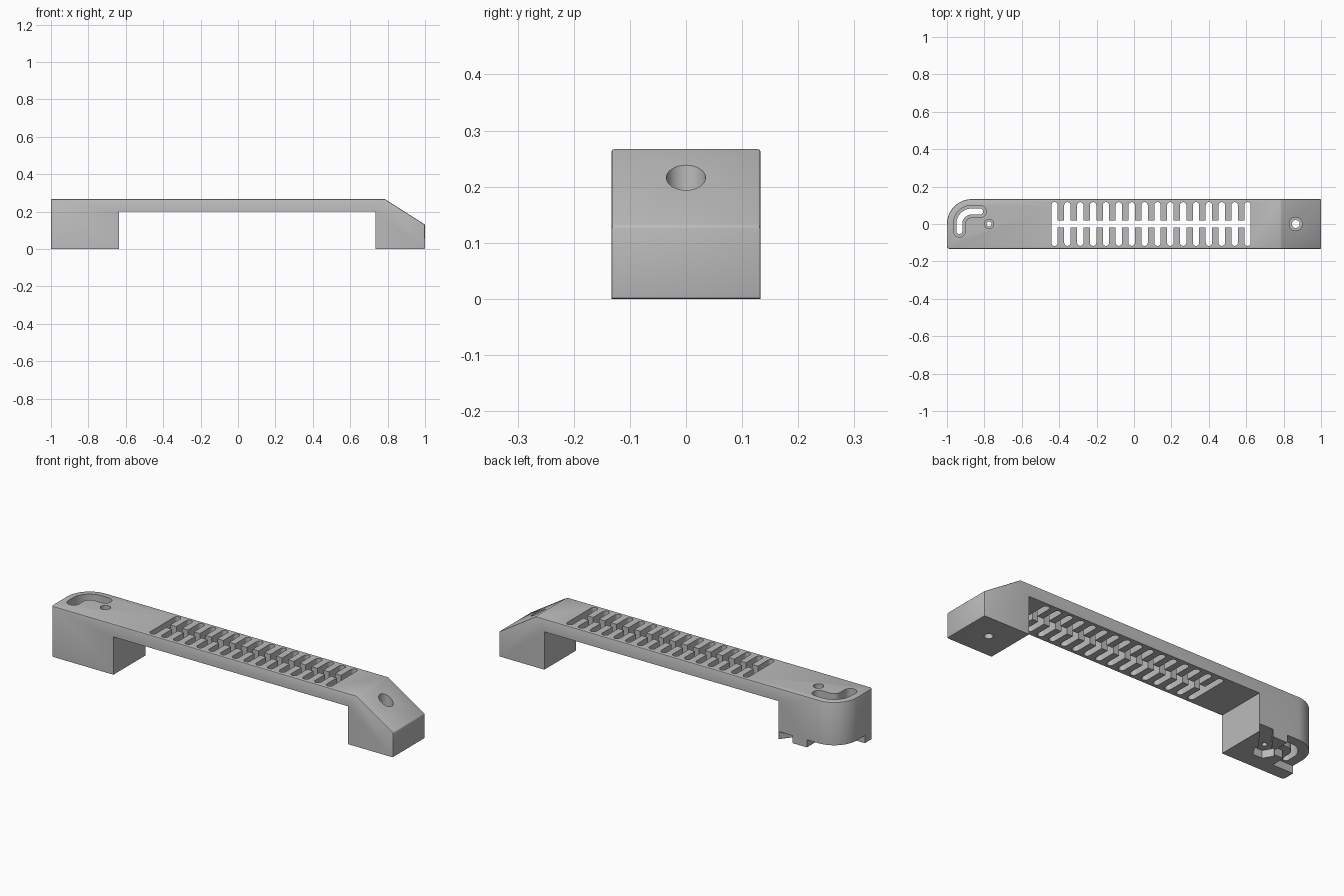
import bpy, bmesh, math
from mathutils import Vector

if "Cube" in bpy.data.objects:
    bpy.data.objects.remove(bpy.data.objects["Cube"])

HALF = 0.133   # half the depth of the bar
TOP = 0.267

grey = bpy.data.materials.new("plain grey")
grey.use_nodes = True
grey.diffuse_color = (0.5, 0.5, 0.5, 1)
grey.node_tree.nodes["Principled BSDF"].inputs["Base Color"].default_value = grey.diffuse_color


def prism(name, outline, direction):
    """Extrude a closed planar outline along a direction."""
    bm = bmesh.new()
    face = bm.faces.new([bm.verts.new(p) for p in outline])
    ext = bmesh.ops.extrude_face_region(bm, geom=[face])
    moved = [v for v in ext["geom"] if isinstance(v, bmesh.types.BMVert)]
    bmesh.ops.translate(bm, verts=moved, vec=direction)
    bmesh.ops.recalc_face_normals(bm, faces=bm.faces)
    mesh = bpy.data.meshes.new(name)
    bm.to_mesh(mesh)
    bm.free()
    mesh.materials.append(grey)
    obj = bpy.data.objects.new(name, mesh)
    bpy.context.collection.objects.link(obj)
    return obj


def bevel(bm, test, offset, segments):
    bmesh.ops.bevel(bm, geom=[e for e in bm.edges if test(e)], offset=offset,
                    offset_type='OFFSET', segments=segments, profile=0.5, affect='EDGES')


def circle(x, y, r, n=32):
    return [(x + r * math.cos(2 * math.pi * i / n), y + r * math.sin(2 * math.pi * i / n))
            for i in range(n)]


def ribbon(path, left, right, rounded=True):
    """Outline of a band along a path, with half-round or flat ends."""
    pts = [Vector(p) for p in path]
    last = len(pts) - 1
    dirs = [(pts[min(i + 1, last)] - pts[max(i - 1, 0)]).normalized() for i in range(last + 1)]
    normals = [Vector((-d.y, d.x)) for d in dirs]
    side_a = [p + n * left for p, n in zip(pts, normals)]
    side_b = [p - n * right for p, n in zip(pts, normals)][::-1]

    def cap(p, n, d, sign):
        if not rounded:
            return []
        return [p + (n * math.cos(a) + d * math.sin(a)) * left * sign
                for a in (math.pi * k / 10 for k in range(1, 10))]
    return side_a + cap(pts[-1], normals[-1], dirs[-1], 1) + side_b + cap(pts[0], normals[0], dirs[0], -1)


def cut(body, outline, z0, z1):
    """Remove a vertical prism from the body."""
    cutter = prism("cutter", [(p[0], p[1], z0) for p in outline], (0, 0, z1 - z0))
    cutter.hide_render = True
    mod = body.modifiers.new("cut", 'BOOLEAN')
    mod.operation = 'DIFFERENCE'
    mod.solver = 'EXACT'
    mod.object = cutter
    bpy.context.view_layer.objects.active = body
    bpy.ops.object.modifier_apply(modifier=mod.name)
    bpy.data.objects.remove(cutter)


# Bridge-shaped body with a foot at each end
profile = [(-1, 0), (-0.635, 0), (-0.635, 0.2), (0.735, 0.2), (0.735, 0),
           (1, 0), (1, 0.13), (0.785, TOP), (-1, TOP)]
body = prism("bracket_body", [(x, -HALF, z) for x, z in profile], (0, 2 * HALF, 0))


def end_corner(side):
    return lambda e: all(v.co.x < -0.99 and v.co.y * side > 0.1 for v in e.verts)


def rim(e):
    mid = (e.verts[0].co + e.verts[1].co) / 2
    outer = mid.z > 0.21 or mid.x > 0.99 or (mid.x > 0.8 and mid.z > 0.01)
    return outer and e.calc_face_angle(0) > 0.5


# Rounded end corners and softened outer edges
bm = bmesh.new()
bm.from_mesh(body.data)
bevel(bm, end_corner(1), 0.1329, 16)
bevel(bm, end_corner(-1), 0.015, 4)
bevel(bm, rim, 0.005, 2)
bm.to_mesh(body.data)
bm.free()

# Two rows of vent slots joined by a middle channel
FIRST, STEP, COUNT = -0.425, 0.0688, 16
for i in range(COUNT):
    x = FIRST + i * STEP
    cut(body, ribbon([(x, -0.1), (x, 0.1)], 0.017, 0.017), 0.15, 0.3)
end = FIRST + STEP * (COUNT - 1)
cut(body, ribbon([(FIRST, 0), (end, 0)], 0.0175, 0.0175, False), 0.15, 0.3)

# Curved adjustment slot: through slot, head recess and underside nut channel
bend = [(-0.867 - 0.067 * math.cos(a), 0.067 * math.sin(a))
        for a in (math.pi / 2 * k / 12 for k in range(13))]
slot = [(-0.934, -0.038)] + bend + [(-0.822, 0.067)]
track = [(-0.934, -0.065)] + bend + [(-0.8, 0.067)]
cut(body, ribbon(slot, 0.016, 0.016), -0.1, 0.4)
cut(body, ribbon(slot, 0.032, 0.032), 0.16, 0.4)
cut(body, ribbon(track, 0.08, 0.055, False), -0.1, 0.04)

# Pivot hole with head recess, hexagonal nut pocket and diagonal groove
PIVOT = -0.775
cut(body, circle(PIVOT, 0, 0.013), -0.1, 0.4)
cut(body, circle(PIVOT, 0, 0.025), 0.2, 0.4)
cut(body, circle(PIVOT, 0, 0.056, 6), -0.1, 0.04)
cut(body, ribbon([(PIVOT, 0), (-0.647, 0.173)], 0.031, 0.031, False), -0.1, 0.0395)

# Counterbored screw hole in the sloping foot
cut(body, circle(0.865, 0, 0.021), -0.1, 0.4)
cut(body, circle(0.865, 0, 0.035), 0.08, 0.4)

bpy.ops.object.select_all(action='DESELECT')
body.select_set(True)
bpy.context.view_layer.objects.active = body
bpy.ops.object.shade_smooth_by_angle(angle=math.radians(35))
